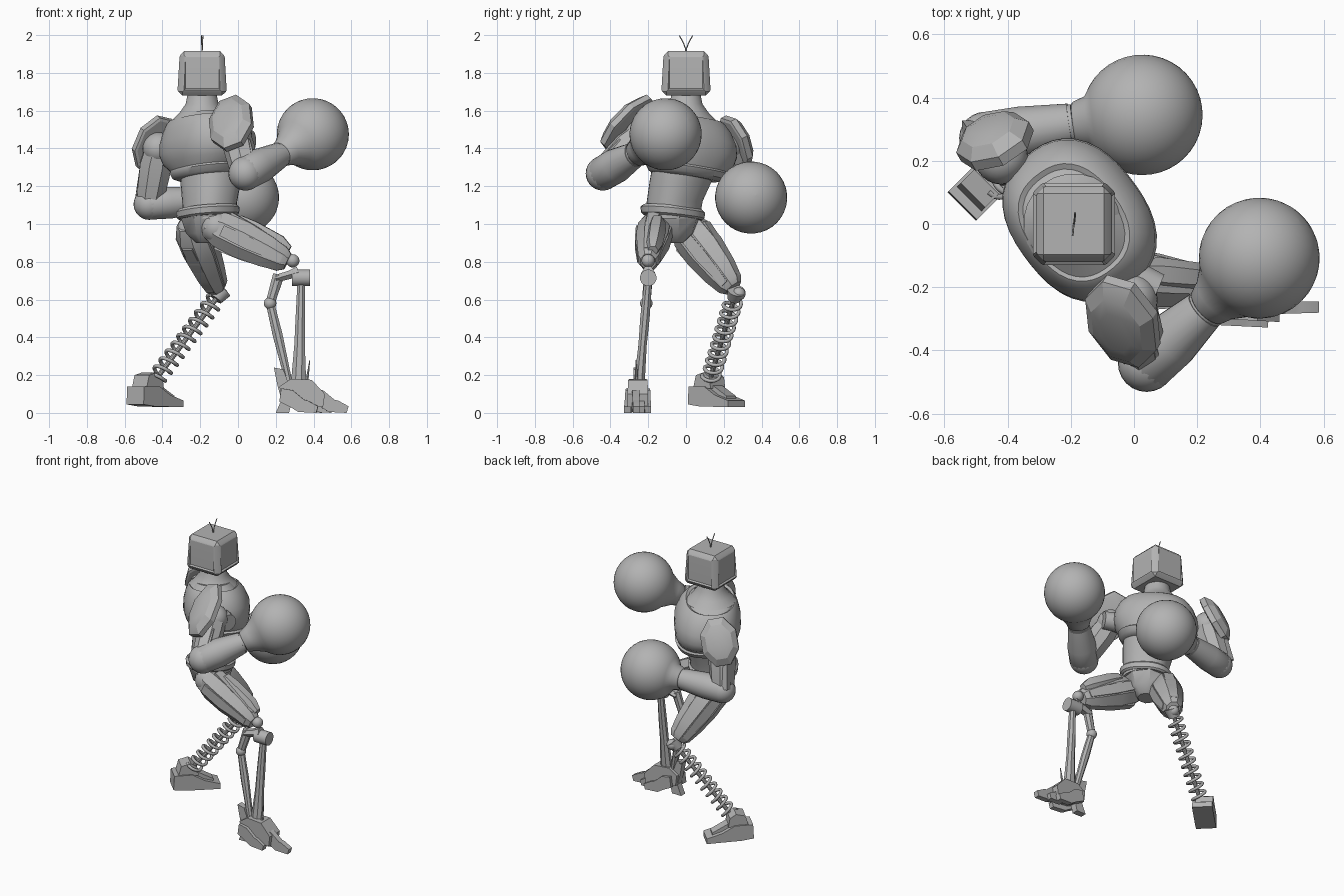
import bpy, bmesh, math
from mathutils import Vector as V, Matrix

cube = bpy.data.objects.get("Cube")
if cube:
    bpy.data.objects.remove(cube)

grey = bpy.data.materials.new("plain grey")
grey.use_nodes = True
grey.diffuse_color = (0.45, 0.45, 0.45, 1)
grey.node_tree.nodes["Principled BSDF"].inputs["Base Color"].default_value = (0.45, 0.45, 0.45, 1)


def finish(name, bm, angle=32):
    bmesh.ops.recalc_face_normals(bm, faces=bm.faces)
    me = bpy.data.meshes.new(name)
    bm.to_mesh(me)
    bm.free()
    me.materials.append(grey)
    me.shade_smooth()
    me.set_sharp_from_angle(angle=math.radians(angle))
    ob = bpy.data.objects.new(name, me)
    bpy.context.collection.objects.link(ob)


def loft(name, rings, axis=None, u=None, sides=24, power=2, shear=0, angle=32):
    """Skin rings of (centre, half width, half depth); shear raises the +u side."""
    pts = [V(r[0]) for r in rings]
    axis = V(axis or pts[-1] - pts[0]).normalized()
    u = V(u) if u else (V((0, 0, 1)) if abs(axis.z) < 0.9 else V((1, 0, 0)))
    u = (u - axis * u.dot(axis)).normalized()
    v = axis.cross(u)
    fit = 1 / math.cos(math.pi / sides) if sides < 10 else 1
    bm = bmesh.new()
    loops = []
    for p, (_, a, b) in zip(pts, rings):
        loop = []
        for i in range(sides):
            t = math.tau * (i + 0.5) / sides
            c, s = math.cos(t), math.sin(t)
            k = fit / (abs(c) ** power + abs(s) ** power) ** (1 / power)
            off = u * (a * c * k) + v * (b * s * k) + V((0, 0, shear * a * c * k))
            loop.append(bm.verts.new(p + off))
        loops.append(loop)
    for l, m in zip(loops, loops[1:]):
        for i in range(sides):
            j = (i + 1) % sides
            bm.faces.new((l[i], l[j], m[j], m[i]))
    bm.faces.new(loops[0])
    bm.faces.new(loops[-1])
    finish(name, bm, angle)


def limb(name, a, b, steps, **kw):
    """Loft between two points; steps are (fraction, half width, half depth)."""
    a, b = V(a), V(b)
    loft(name, [(a.lerp(b, t), w, d) for t, w, d in steps], **kw)


def rod(name, a, b, r1, r2=None, sides=16):
    limb(name, a, b, [(0, r1, r1), (1, r2 or r1, r2 or r1)], sides=sides)


def ball(name, at, r):
    bm = bmesh.new()
    bmesh.ops.create_uvsphere(bm, u_segments=24, v_segments=14, radius=r,
                              matrix=Matrix.Translation(at))
    finish(name, bm)


def prism(name, origin, direction, profile, w1, w2=None):
    """Side profile (forward, up) given thickness; the width may taper forward."""
    o, d = V(origin), V(direction).normalized()
    n = V((-d.y, d.x, 0))
    far = max(p[0] for p in profile)
    bm = bmesh.new()
    a, b = [[bm.verts.new(o + d * x + V((0, 0, z)) + n * sgn *
             (w1 + ((w2 or w1) - w1) * max(x, 0) / far)) for x, z in profile] for sgn in (-1, 1)]
    bm.faces.new(a)
    bm.faces.new(b)
    for i in range(len(a)):
        j = (i + 1) % len(a)
        bm.faces.new((a[i], a[j], b[j], b[i]))
    finish(name, bm)


def wire(name, pts, r):
    cu = bpy.data.curves.new(name, "CURVE")
    cu.dimensions = "3D"
    cu.bevel_depth, cu.bevel_resolution = r, 2
    cu.use_fill_caps = True
    sp = cu.splines.new("POLY")
    sp.points.add(len(pts) - 1)
    for p, q in zip(sp.points, pts):
        p.co = (*q, 1)
    cu.materials.append(grey)
    ob = bpy.data.objects.new(name, cu)
    bpy.context.collection.objects.link(ob)


def pad(name, centre, down, normal, length, width, h):
    """Domed faceted shoulder shell."""
    c, n = V(centre), V(normal).normalized()
    loft(name, [(c + n * h * k, length * s, width * s) for k, s in
         ((-0.6, 0.9), (-0.5, 1), (0.1, 1), (0.2, 0.95), (0.65, 0.72), (0.85, 0.45))],
         axis=n, u=down, sides=8, power=2.4, angle=20)


# Head: bevelled box with a recessed screen on every side
bm = bmesh.new()
bmesh.ops.create_cube(bm, size=1, matrix=Matrix.Translation((-0.19, 0, 1.797))
                      @ Matrix.Diagonal((0.252, 0.252, 0.236, 1)))
bmesh.ops.bevel(bm, geom=bm.edges[:], offset=0.022, segments=1, affect="EDGES")
bm.normal_update()
sides = [f for f in bm.faces if f.calc_area() > 0.03 and abs(f.normal.z) < 0.1]
bmesh.ops.inset_individual(bm, faces=sides, thickness=0.012, depth=0.004)
bmesh.ops.inset_individual(bm, faces=sides, thickness=0.01, depth=-0.01)
for v in bm.verts:
    if v.co.z > 1.88:
        v.co.x = -0.19 + (v.co.x + 0.19) * 0.92
        v.co.y *= 0.92
finish("head", bm, 20)
for sgn in (-1, 1):
    wire("antenna", [(-0.19 + 0.004 * sgn * t, sgn * 0.036 * t ** 1.6, 1.91 + 0.088 * t)
                     for t in (0, 0.25, 0.5, 0.75, 1)], 0.003)

# Torso, turned toward the leading side with the leading shoulder raised
ACROSS, UP = (0.6, -0.8, 0), (0, 0, 1)
loft("neck", [((-0.19, 0, z), r, r) for z, r in
     ((1.55, 0.16), (1.59, 0.12), (1.635, 0.088), (1.7, 0.075))], axis=UP, angle=50)
loft("chest", [((x, y, z), a, b) for x, y, z, a, b in (
    (-0.145, -0.005, 1.245, 0.17, 0.15), (-0.15, 0.005, 1.26, 0.2, 0.178),
    (-0.15, 0.005, 1.29, 0.218, 0.19), (-0.155, 0.005, 1.3, 0.21, 0.183),
    (-0.165, 0.01, 1.34, 0.25, 0.2), (-0.172, 0.012, 1.39, 0.266, 0.209),
    (-0.174, 0.012, 1.45, 0.26, 0.207), (-0.18, 0.01, 1.51, 0.235, 0.187),
    (-0.187, 0.007, 1.55, 0.205, 0.165), (-0.19, 0.005, 1.562, 0.19, 0.152),
    (-0.19, 0.003, 1.552, 0.175, 0.138), (-0.19, 0, 1.585, 0.13, 0.11))],
     axis=UP, u=ACROSS, sides=40, power=2.4, shear=0.15, angle=40)
loft("abdomen", [((-0.15, -0.07, 1.03), 0.14, 0.132), ((-0.15, -0.06, 1.12), 0.145, 0.136),
     ((-0.145, -0.03, 1.22), 0.162, 0.148), ((-0.145, -0.01, 1.3), 0.17, 0.15)],
     axis=UP, u=ACROSS, sides=32, power=2.3)
loft("belt", [((-0.16, -0.07, z), r, r * 0.95) for z, r in
     ((1.035, 0.15), (1.045, 0.162), (1.075, 0.165), (1.09, 0.15))],
     axis=UP, u=ACROSS, sides=32, power=2.4, shear=0.12)
loft("pelvis", [((-0.16, -0.07, 0.9), 0.05, 0.06), ((-0.16, -0.07, 0.95), 0.11, 0.11),
     ((-0.16, -0.07, 1.05), 0.145, 0.14)], axis=UP, u=ACROSS, sides=8)


def arm(side, shoulder, elbow, wrist, fist, thick):
    """Upper arm, forearm and bulbous glove."""
    ball(side + "_shoulder_joint", shoulder, 0.085)
    limb(side + "_upper_arm", shoulder, elbow,
         [(0, 0.07, 0.07), (0.3, 0.084, 0.076), (0.75, 0.075, 0.072), (1, 0.065, 0.065)],
         sides=8)
    e, w, c = V(elbow), V(wrist), V(fist)
    ball(side + "_elbow", e, thick)
    limb(side + "_forearm", e, w, [(-0.08, thick * 0.85, thick * 0.85), (0, thick, thick),
         (0.4, thick * 1.02, thick), (0.96, 0.068, 0.068), (0.96, 0.064, 0.064),
         (1, 0.064, 0.064)], sides=20)
    d = (c - w).normalized()
    rings = [(w, 0.064, 0.064), (w + d * 0.005, 0.07, 0.07), (w + d * 0.045, 0.083, 0.083)]
    for i in range(17):
        t = 0.66 + (math.pi - 0.665) * i / 16
        r = 0.191 * math.sin(t)
        rings.append((c - d * 0.191 * math.cos(t), r, r))
    loft(side + "_glove", rings, sides=36, angle=60)
    # strap along the outside of the upper arm
    out = (V(shoulder) - V((-0.18, 0, shoulder[2]))).normalized() * 0.065
    limb(side + "_arm_strip", V(shoulder) + out, e + out,
         [(0.2, 0.035, 0.02), (0.9, 0.03, 0.02)], sides=4)


arm("lead", (-0.01, -0.24, 1.465), (0.04, -0.44, 1.268), (0.23, -0.265, 1.37),
    (0.396, -0.108, 1.475), 0.091)
arm("rear", (-0.42, 0.21, 1.4), (-0.47, 0.272, 1.105), (-0.19, 0.316, 1.125),
    (0.026, 0.345, 1.14), 0.083)
pad("lead_shoulder_pad", (-0.04, -0.315, 1.54), (0.1, -0.6, -0.7), (-0.42, -0.65, 0.6), 0.17, 0.115, 0.055)
pad("rear_shoulder_pad", (-0.445, 0.27, 1.43), (-0.42, 0.32, -0.84), (-0.45, 0.78, 0.4), 0.145, 0.11, 0.058)
rod("chest_socket", (-0.02, -0.17, 1.44), (0.075, -0.21, 1.44), 0.065, 0.055)


def thigh(side, hip, knee, scale, tip):
    """Faceted thigh with raised strips on four sides."""
    h, k = V(hip), V(knee)
    limb(side + "_thigh", h, k, [(t, a * scale, b * scale) for t, a, b in (
        (-0.14, 0.065, 0.06), (0.05, 0.095, 0.085), (0.35, 0.1, 0.085), (0.7, 0.085, 0.068),
        (0.93, 0.065, 0.055), (1, 0.045, 0.04))], sides=8)
    ax = (k - h).normalized()
    u = (V((0, 0, 1)) - ax * ax.z).normalized()
    v = ax.cross(u)
    for off, r in ((u, 0.082), (-u, 0.082), (v, 0.07), (-v, 0.07)):
        limb(side + "_thigh_strip", h + off * r * scale, k + off * r * 0.55 * scale,
             [(0.08, 0.03, 0.03), (0.45, 0.034, 0.034), (0.92, 0.02, 0.02)], sides=4)
    ball(side + "_hip_joint", h, 0.085)
    ball(side + "_knee_ball", tip, 0.035)


thigh("lead", (-0.11, -0.165, 0.98), (0.262, -0.2, 0.8), 1.0, (0.29, -0.2, 0.805))
thigh("rear", (-0.24, 0.015, 0.965), (-0.11, 0.25, 0.66), 1.08, (-0.09, 0.28, 0.63))
limb("lead_thigh_guard", (0.0, -0.15, 1.01), (0.27, -0.175, 0.86),
     [(0, 0.04, 0.035), (0.3, 0.05, 0.045), (0.8, 0.05, 0.04), (1, 0.025, 0.025)], sides=6)

# Leading shin: twin rods with a knee barrel
rod("knee_barrel", (0.285, -0.2, 0.715), (0.38, -0.2, 0.715), 0.044)
limb("knee_link", (0.2, -0.2, 0.71), (0.32, -0.2, 0.745),
     [(0, 0.02, 0.03), (0.6, 0.022, 0.035), (1, 0.03, 0.03)], sides=6)
limb("upper_calf_rod", (0.215, -0.2, 0.73), (0.17, -0.21, 0.58),
     [(0, 0.03, 0.025), (1, 0.024, 0.022)], u=(1, 0, 0), sides=8)
ball("calf_joint", (0.17, -0.21, 0.58), 0.033)
limb("lower_calf_rod", (0.17, -0.21, 0.58), (0.27, -0.25, 0.16),
     [(0, 0.022, 0.02), (0.4, 0.026, 0.022), (1, 0.018, 0.018)], u=(1, 0, 0), sides=8)
limb("shin_rod", (0.335, -0.2, 0.7), (0.32, -0.25, 0.13),
     [(0, 0.02, 0.02), (0.35, 0.025, 0.025), (0.6, 0.028, 0.022), (1, 0.042, 0.03)],
     u=(1, 0, 0), sides=8)
rod("ankle_spike", (0.36, -0.26, 0.13), (0.38, -0.265, 0.28), 0.01, 0.002, 6)

# Leading foot: body, fanned claws and heel spur
prism("lead_foot", (0.23, -0.255, 0), (1, 0, 0),
      [(0, 0.07), (-0.01, 0.14), (0.05, 0.18), (0.16, 0.175), (0.23, 0.1), (0.22, 0.03), (0.08, 0.04)],
      0.042, 0.055)
for y, x, turn in ((-0.299, 0.25, -0.06), (-0.266, 0.41, 0.02), (-0.237, 0.33, 0), (-0.21, 0.28, 0.04)):
    prism("lead_claw", (x, y, 0), (1, turn, 0),
          [(-0.03, 0.06), (-0.02, 0.13), (0.04, 0.12), (0.1, 0.07), (0.12, 0.065),
           (0.175, 0.035), (0.165, 0), (0.07, 0.005), (0.03, 0.03)], 0.02, 0.018)
prism("heel_spur", (0.2, -0.255, 0), (1, 0, 0),
      [(0, 0), (0.07, 0), (0.09, 0.08), (0.07, 0.15), (0.04, 0.23), (-0.01, 0.24), (0.01, 0.14), (0.03, 0.07)], 0.022)

# Rear shin: coil spring around a thin rod
top, bottom = V((-0.1, 0.26, 0.625)), V((-0.44, 0.125, 0.17))
rod("spring_core", top, bottom, 0.013, sides=10)
ax = (bottom - top).normalized()
u = ax.orthogonal().normalized()
v = ax.cross(u)
n, turns = 220, 10
wire("spring_coil", [top.lerp(bottom, 0.06 + 0.92 * i / n)
     + 0.045 * (u * math.cos(math.tau * turns * i / n) + v * math.sin(math.tau * turns * i / n))
     for i in range(n + 1)], 0.01)
rod("spring_cap", top - ax * 0.03, top + ax * 0.03, 0.05, 0.035)

# Rear foot: wedge with an ankle block
FWD = (0.7, 0.7, 0)
prism("rear_foot", (-0.545, 0.055, 0), FWD,
      [(0, 0.045), (0.005, 0.14), (0.12, 0.14), (0.2, 0.095), (0.3, 0.065), (0.3, 0.03), (0.08, 0.035)], 0.064)
prism("rear_foot_ridge", (-0.545, 0.055, 0), FWD,
      [(0.1, 0.1), (0.1, 0.16), (0.14, 0.155), (0.26, 0.09), (0.26, 0.06)], 0.035)
prism("rear_ankle", (-0.53, 0.07, 0), FWD,
      [(0.01, 0.13), (0.03, 0.2), (0.09, 0.215), (0.13, 0.19), (0.14, 0.13)], 0.055)
